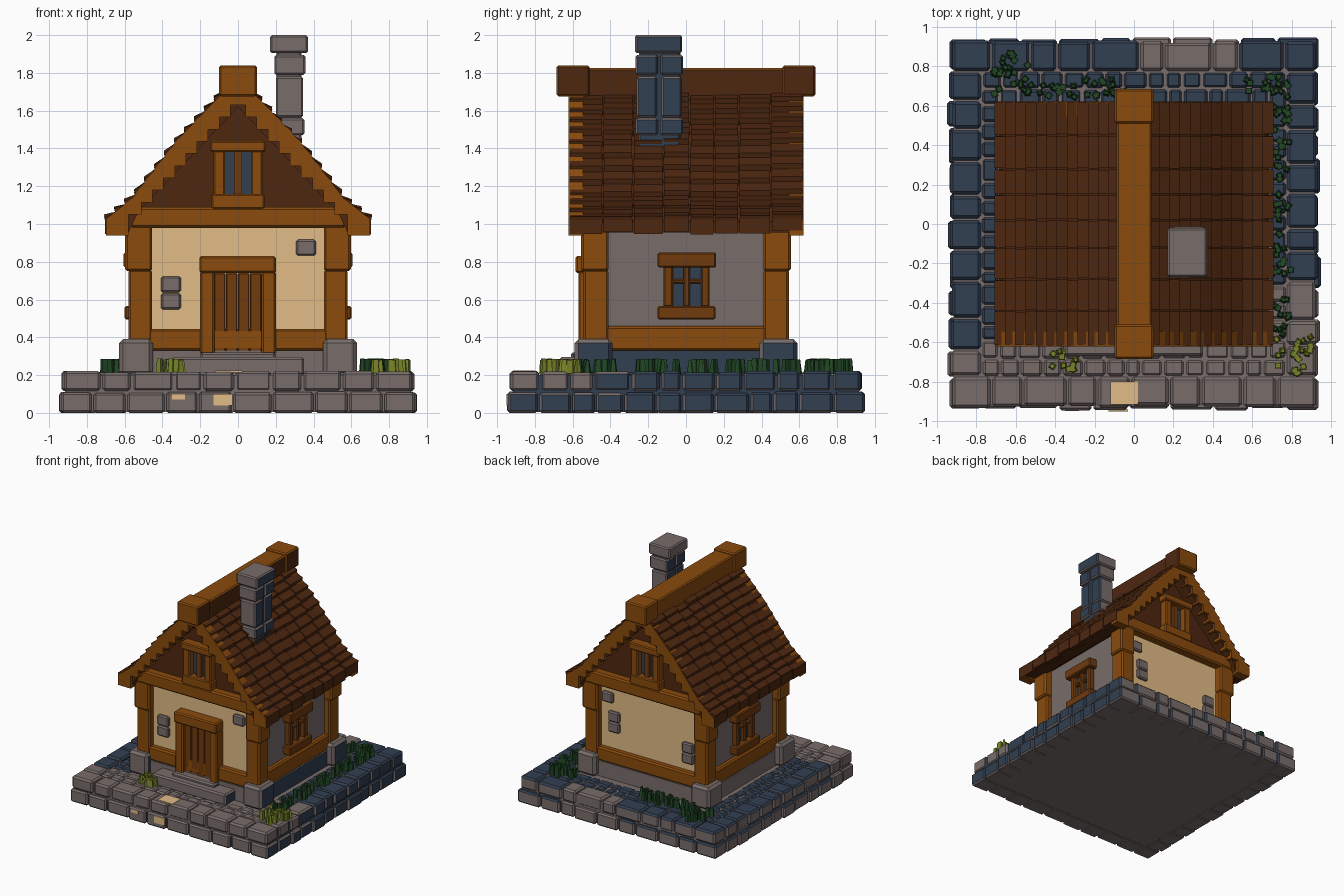
import bpy, bmesh, random
from mathutils import Matrix, Vector

if "Cube" in bpy.data.objects:
    bpy.data.objects.remove(bpy.data.objects["Cube"])

random.seed(4)
R = random.uniform


def mat(name, r, g, b):
    m = bpy.data.materials.new(name)
    m.diffuse_color = (r, g, b, 1)
    m.use_nodes = True
    m.node_tree.nodes["Principled BSDF"].inputs["Base Color"].default_value = m.diffuse_color
    return m


GREY = mat("grey stone", 0.19, 0.155, 0.147)
BLUE = mat("blue stone", 0.032, 0.05, 0.084)
ROOF = mat("roof brown", 0.076, 0.02, 0.005)
BEAM = mat("timber orange", 0.255, 0.07, 0.004)
DOOR = mat("door brown", 0.165, 0.043, 0.004)
CREAM = mat("cream plaster", 0.76, 0.50, 0.24)
GREEN = mat("dark green", 0.015, 0.064, 0.018)
LIME = mat("light green", 0.19, 0.235, 0.022)


def box(bm, x0, x1, y0, y1, z0, z1):
    c = Vector(((x0 + x1) / 2, (y0 + y1) / 2, (z0 + z1) / 2))
    s = (abs(x1 - x0), abs(y1 - y0), abs(z1 - z0), 1)
    bmesh.ops.create_cube(bm, size=1, matrix=Matrix.Translation(c) @ Matrix.Diagonal(s))


def prism(bm, pts, y0, y1):
    """Extrude an x-z outline along y."""
    f = bm.faces.new([bm.verts.new((x, y0, z)) for x, z in pts])
    new = bmesh.ops.extrude_face_region(bm, geom=[f])["geom"]
    bmesh.ops.translate(bm, vec=(0, y1 - y0, 0),
                        verts=[g for g in new if isinstance(g, bmesh.types.BMVert)])


def finish(name, bm, mats, rule=None, bevel=0.0):
    bmesh.ops.recalc_face_normals(bm, faces=bm.faces)
    if rule:
        for f in bm.faces:
            f.material_index = rule(f.normal, f.calc_center_median())
    me = bpy.data.meshes.new(name)
    bm.to_mesh(me)
    bm.free()
    for m in mats:
        me.materials.append(m)
    ob = bpy.data.objects.new(name, me)
    bpy.context.collection.objects.link(ob)
    if bevel:
        b = ob.modifiers.new("bevel", "BEVEL")
        b.width, b.segments = bevel, 1
    return ob


def boxes(name, mats, items, rule=None, bevel=0.0):
    bm = bmesh.new()
    for it in items:
        box(bm, *it)
    return finish(name, bm, mats, rule, bevel)


def cuts(a, b, n):
    w = (b - a) / n
    return [a] + [a + w * i + R(-0.18, 0.18) * w for i in range(1, n)] + [b]


def ring(outer, depth, n, z0, z1, jit):
    """A square ring of loose stone blocks."""
    out, g = [], 0.005
    for s in (-1, 1):
        for along_x in (True, False):
            e = outer if along_x else outer - depth
            c = cuts(-e, e, n)
            for a, b in zip(c, c[1:]):
                o, t = outer + R(-jit, jit), z1 + R(-0.006, 0.003)
                span, deep = (a + g, b - g), (s * (outer - depth + g), s * o)
                out.append((*span, *deep, z0, t) if along_x else (*deep, *span, z0, t))
    return out


def base_rule(n, c):
    if n.x > 0.7:
        return 0 if c.z > 0.11 and c.y < -0.53 else 1
    if n.z > 0.5 and c.y > -0.62:
        if c.x < -0.6 or (c.y > 0.6 and (c.x < 0.05 or c.y < 0.78)):
            return 1
        if c.x > 0.6 and c.y > -0.35:
            return 1
    return 0


def side_rule(n, c):
    return 1 if n.x > 0.7 else 0


# stone base: two block courses, paving and a solid core
STONE = [GREY, BLUE]
boxes("base_core", STONE, [(-.915, .915, -.915, .915, .006, .2)], side_rule)
boxes("base_lower_course", STONE, ring(.94, .16, 10, 0, .11, .008), base_rule, .012)
boxes("base_upper_course", STONE, ring(.927, .155, 10, .115, .22, .008), base_rule, .014)
boxes("paving", STONE, ring(.77, .085, 15, .15, .213, 0) + ring(.683, .085, 13, .15, .211, 0),
      base_rule, .012)
boxes("pale_stones", [CREAM], [(-.12, .02, -.915, -.8, .215, .225),
                               (-.13, -.03, -.951, -.942, .04, .1),
                               (-.35, -.28, -.95, -.942, .07, .1)])

# foundation, corner stones and door step
M = (-1, 1)
boxes("foundation", STONE, [(-.57, .57, -.54, .54, .19, .33)], side_rule)
boxes("corner_stones", STONE, [(sx * .45, sx * .63, sy * .39, sy * .59, .2, .39)
                               for sx in M for sy in M], side_rule, .02)
boxes("door_step", STONE, [(-.35, .35, -.67, -.5, .2, .295), (-.2, .2, -.61, -.5, .2, .32)],
      side_rule, .012)

# plaster walls: cream front and back, grey sides
boxes("walls", [CREAM, GREY], [(-.53, .53, -.49, .49, .3, 1.0)],
      lambda n, c: 1 if abs(n.x) > .7 else 0)

# timber frame
frame = []
for s in M:
    frame += [(-.56, .56, s * .46, s * .54, .33, .445),      # front and back sills
              (-.57, .57, s * .46, s * .565, .98, 1.09),     # gable beams
              (s * .5, s * .57, -.5, .5, .33, .46)]          # side sills
    for t in M:
        frame += [(s * .455, s * .58, t * .41, t * .545, .38, .76),
                  (s * .455, s * .598, t * .41, t * .555, .75, 1.05)]
boxes("timber_frame", [BEAM], frame, None, .012)

# door
boxes("door_frame", [BEAM], [(s * .125, s * .2, -.57, -.47, .31, .75) for s in M]
      + [(-.205, .2, -.585, -.47, .74, .83)], None, .01)
boxes("door", [DOOR], [(-.127 + i * .0635, -.067 + i * .0635, -.54, -.47, .31, .74)
                       for i in range(4)], None, .004)

# wall stones showing through the plaster
wall = []
for x, z, s in [(-.355, .59, -1), (-.355, .68, -1), (.36, .875, -1),
                (.39, .875, 1), (.33, .63, 1), (.33, .72, 1), (-.37, .55, 1), (-.37, .64, 1)]:
    wall.append((x - .052, x + .052, s * .48, s * .515, z - .043, z + .043))
boxes("wall_stones", [GREY], wall, None, .01)

# side windows
win, glass = [], []
for s in M:
    win += [(s * .52, s * .605, -.15, .16, .77, .85), (s * .52, s * .6, -.15, .155, .495, .565),
            (s * .52, s * .575, -.12, -.07, .56, .78), (s * .52, s * .575, .08, .125, .56, .78),
            (s * .52, s * .57, -.012, .022, .56, .78), (s * .52, s * .565, -.1, .1, .685, .71)]
    glass.append((s * .52, s * .537, -.09, .1, .55, .78))
boxes("side_window_frames", [DOOR], win, None, .008)
boxes("side_window_glass", [BLUE], glass)

# gable walls with their windows
bm = bmesh.new()
prism(bm, [(-.54, .99), (.54, .99), (.52, 1.08), (0, 1.66), (-.52, 1.08)], -.495, .495)
finish("gable_walls", bm, [ROOF])
win, glass, bars = [], [], []
for s in M:
    win += [(-.145, .145, s * .48, s * .575, 1.38, 1.44), (-.14, .14, s * .48, s * .565, 1.08, 1.16)]
    win += [(t * .07, t * .13, s * .48, s * .56, 1.1, 1.4) for t in M]
    bars.append((-.02, .02, s * .48, s * .53, 1.15, 1.39))
    glass.append((-.08, .08, s * .48, s * .503, 1.14, 1.39))
boxes("gable_window_frames", [BEAM], win, None, .008)
boxes("gable_window_bars", [DOOR], bars)
boxes("gable_window_glass", [BLUE], glass)

# roof slope line, from ridge to eave
LINE = [(0.0, 1.785), (.08, 1.70), (.32, 1.45), (.56, 1.14), (.70, 1.03)]


def roof_z(x):
    for (xa, za), (xb, zb) in zip(LINE, LINE[1:]):
        if x <= xb or xb == LINE[-1][0]:
            return za + (zb - za) * (x - xa) / (xb - xa)


# roof body, shingles and stepped barge boards
body, tiles, barge = bmesh.new(), bmesh.new(), bmesh.new()
steps = 9
for s in M:
    prism(body, [(s * x, z) for x, z in [(0, 1.72), (.08, 1.67), (.32, 1.42), (.56, 1.11),
          (.685, 1.01), (.685, .955), (.58, .955), (.53, 1.06), (0, 1.62)]], -.6, .6)
    inner = [(.58, .94), (.58, 1.05)]
    for i in range(steps):
        x = .57 - .53 * (i + 1) / steps
        z = 1.05 + .58 * i / steps
        inner += [(x, z), (x, z + .58 / steps)]
    outline = [(0, 1.72)] + [(x, z - .004) for x, z in LINE[1:]] + [(.70, .94)] + inner + [(0, 1.63)]
    for t in M:
        prism(barge, [(s * x, z) for x, z in outline], t * .545, t * .622)
    col = [-.618, -.44, -.28, -.12, .02, .15, .28, .45, .622]
    for a, b in zip(col, col[1:]):
        lift = R(-.008, .008)
        for i in range(12):
            x0, x1 = .07 + .0527 * i, .07 + .0527 * (i + 1)
            k = lift + R(-.004, .004)
            z0, z1 = roof_z(x0) + k, roof_z(x1) + k
            prism(tiles, [(s * x, z) for x, z in [(x0, z0 - .012), (x1 + .006, z1 + .016),
                  (x1 - .004, z1 - .022), (x0, z0 - .05)]], a + R(.001, .006), b - R(.001, .006))
        box(tiles, s * .66, s * .704, a + .004, b - .004, .945 + R(0, .02), 1.03)
finish("roof_body", body, [ROOF])
finish("roof_shingles", tiles, [ROOF])
finish("barge_boards", barge, [BEAM])

# ridge beam with end caps
boxes("ridge_beam", [BEAM, ROOF], [(-.088, .09, -.55, .55, 1.64, 1.825)]
      + [(-.1, .1, t * .51, t * .685, 1.675, 1.84) for t in M], side_rule, .01)

# chimney: split stone shaft and cap
shaft = [(.205, .335, -.25, -.03, 1.38, 1.92)]
for ya, yb in [(-.268, -.148), (-.136, -.015)]:
    shaft += [(.195, .352, ya, yb, 1.47, 1.56), (.2, .345, ya + .006, yb - .006, 1.565, 1.78),
              (.192, .357, ya, yb, 1.79, 1.895)]
boxes("chimney_shaft", STONE, shaft, lambda n, c: 1 if abs(n.x) > .7 else 0, .01)
boxes("chimney_cap", STONE, [(.17, .37, -.27, -.02, 1.905, 2.0)], side_rule, .01)

# grass patches of small tufts: x range, y range
PATCH = {"dark_grass": (GREEN, [(-.72, -.52, .66, .87), (-.52, -.3, .64, .72), (-.26, -.04, .64, .76),
                                (.54, .78, .64, .75), (.71, .79, .22, .62), (.71, .8, -.26, -.04),
                                (.71, .79, -.56, -.38), (.7, .8, .02, .16)]),
         "light_grass": (LIME, [(.72, .9, -.76, -.57), (-.42, -.28, -.75, -.64)])}
for name, (m, areas) in PATCH.items():
    bm = bmesh.new()
    for x0, x1, y0, y1 in areas:
        for _ in range(int((x1 - x0) * (y1 - y0) / .0016) + 2):
            p = Matrix.Translation((R(x0, x1), R(y0, y1), .245))
            bmesh.ops.create_cone(bm, segments=4, radius1=.022, radius2=R(.008, .02),
                                  depth=R(.07, .085), cap_ends=True,
                                  matrix=p @ Matrix.Rotation(R(0, 1.5), 4, "Z"))
    finish(name, bm, [m])
